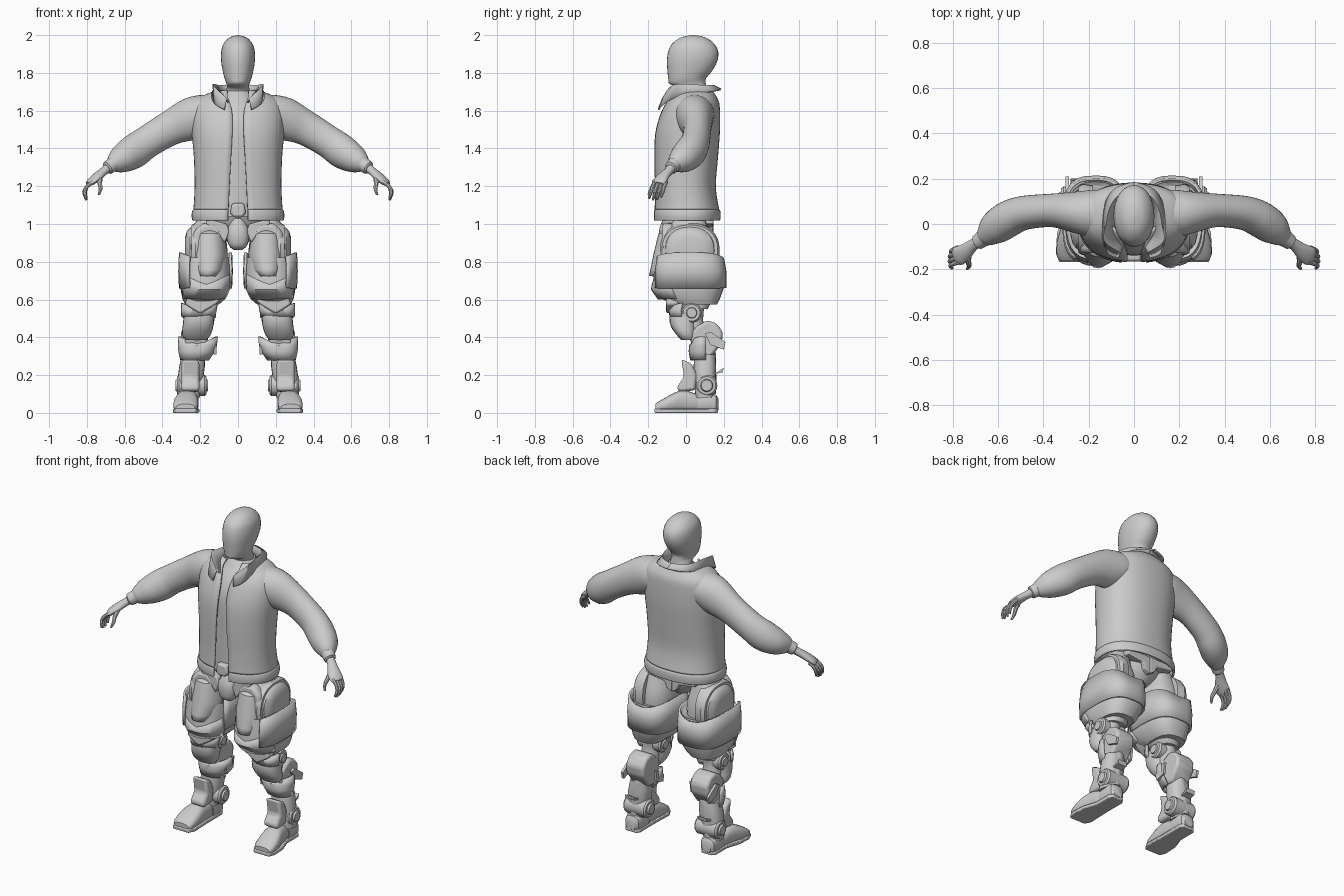
import bpy, bmesh, math
from mathutils import Vector

grey = bpy.data.materials.new("plain_grey")
grey.diffuse_color = (0.6, 0.6, 0.6, 1)
X, Y, Z = Vector((1, 0, 0)), Vector((0, 1, 0)), Vector((0, 0, 1))


def finish(name, bm, mirror=False, thick=0, bevel=0, angle=35):
    bmesh.ops.recalc_face_normals(bm, faces=bm.faces)
    me = bpy.data.meshes.new(name)
    bm.to_mesh(me)
    bm.free()
    me.materials.append(grey)
    me.polygons.foreach_set("use_smooth", [True] * len(me.polygons))
    me.set_sharp_from_angle(angle=math.radians(angle))
    ob = bpy.data.objects.new(name, me)
    bpy.context.collection.objects.link(ob)
    if thick:
        m = ob.modifiers.new("thickness", "SOLIDIFY")
        m.thickness, m.offset = thick, 0
    if bevel:
        m = ob.modifiers.new("bevel", "BEVEL")
        m.width, m.segments, m.limit_method = bevel, 2, "ANGLE"
    if mirror:
        ob.modifiers.new("mirror", "MIRROR")
    return ob


def smooth(rows, k):
    """Catmull-Rom interpolation of tuples, k steps per span."""
    if k < 2:
        return rows
    out = []
    for i in range(len(rows) - 1):
        a, b, c, d = (rows[max(i - 1, 0)], rows[i], rows[i + 1], rows[min(i + 2, len(rows) - 1)])
        for j in range(k):
            t = j / k
            out.append(tuple(0.5 * (2 * q + (r - p) * t + (2 * p - 5 * q + 4 * r - s) * t * t
                                    + (3 * q - p - 3 * r + s) * t ** 3) for p, q, r, s in zip(a, b, c, d)))
    return out + [rows[-1]]


def grid(name, curves, closed=False, caps=False, **kw):
    bm = bmesh.new()
    vs = [[bm.verts.new(p) for p in c] for c in curves]
    n = len(vs[0])
    for a, b in zip(vs, vs[1:]):
        for i in range(n if closed else n - 1):
            j = (i + 1) % n
            bm.faces.new((a[i], a[j], b[j], b[i]))
    if caps:
        bm.faces.new(vs[0])
        bm.faces.new(vs[-1])
    return finish(name, bm, **kw)


def loft(name, rows, axis="z", n=2.0, sides=24, k=1, arc=None, gap=False, wing=0, **kw):
    """Rows are x, y, z, radius_u, radius_v (and front gap); arc is degrees, -90 faces front.
    wing lifts the sides of the first ring above its middle."""
    rows = smooth(rows, k)
    curves = []
    for i, r in enumerate(rows):
        c = Vector(r[:3])
        u, v = {"z": (X, Y), "y": (X, Z), "x": (Y, Z)}.get(axis, (X, Y))
        if axis == "path":
            t = Vector(rows[min(i + 1, len(rows) - 1)][:3]) - Vector(rows[max(i - 1, 0)][:3])
            u = t.cross(Z).normalized()
            v = u.cross(t).normalized()
        a0, a1 = (math.radians(a) for a in (arc or (0, 360)))
        if gap:
            half = math.acos((r[5] / r[3]) ** (n / 2))
            a0, a1 = -half, math.pi + half
        is_open = arc or gap
        ring = []
        for s in range(sides + (1 if is_open else 0)):
            a = a0 + (a1 - a0) * s / sides
            ca, sa = math.cos(a), math.sin(a)
            p = (c + u * r[3] * math.copysign(abs(ca) ** (2 / n), ca)
                 + v * r[4] * math.copysign(abs(sa) ** (2 / n), sa))
            if i == 0:
                p.z += wing * (abs(ca) - .5)
            ring.append(p)
        curves.append(ring)
    return grid(name, curves, closed=not is_open, caps=not is_open, **kw)


def prism(name, pts, lo, hi, axis="x", **kw):
    """Extrude an outline: (y, z) along x, or (x, y) along z, or (x, z) along y."""
    put = {"x": lambda p, h: (h, p[0], p[1]), "y": lambda p, h: (p[0], h, p[1]),
           "z": lambda p, h: (p[0], p[1], h)}[axis]
    return grid(name, [[put(p, h) for p in pts] for h in (lo, hi)], closed=True, caps=True, **kw)


def disc(name, y, z, r, lo, hi):
    loft(name, [(lo, y, z, r * .85, r * .85), (lo + .01, y, z, r, r), (hi - .01, y, z, r, r),
                (hi, y, z, r * .85, r * .85)], "x", sides=20, mirror=True)


# Head and neck
loft("head", [(0, .05, 1.66, .07, .062), (0, .045, 1.715, .06, .062), (0, .01, 1.74, .06, .095),
              (0, .006, 1.77, .071, .1), (0, .02, 1.81, .081, .118), (0, .032, 1.86, .089, .133),
              (0, .038, 1.91, .089, .133), (0, .038, 1.95, .079, .115), (0, .038, 1.983, .052, .075),
              (0, .038, 1.996, .022, .034), (0, .038, 2.0, .003, .004)], n=2.1, sides=32, k=3, angle=60)

# Shirt and open jacket
loft("shirt", [(0, 0, 1.04, .16, .135), (0, 0, 1.3, .16, .138), (0, .005, 1.5, .16, .142),
               (0, .02, 1.6, .13, .125), (0, .04, 1.67, .09, .09), (0, .05, 1.705, .07, .068)], sides=32, k=3)
loft("jacket", [(0, .005, 1.02, .236, .17, .052), (0, .005, 1.045, .24, .172, .052), (0, .005, 1.07, .236, .17, .052),
                (0, .003, 1.085, .23, .165, .05), (0, -.004, 1.2, .224, .156, .045), (0, 0, 1.35, .228, .163, .037),
                (0, .008, 1.48, .238, .165, .03), (0, .022, 1.58, .238, .152, .03), (0, .035, 1.64, .22, .135, .042),
                (0, .042, 1.675, .18, .112, .055), (0, .045, 1.703, .11, .09, .055)],
     n=2.3, sides=48, k=4, gap=True, thick=.012, angle=50)
collar = [[(.07, -.145, 1.605), (.115, -.125, 1.63), (.138, -.04, 1.675), (.135, .06, 1.69), (.09, .15, 1.705), (0, .185, 1.712)],
          [(.06, -.125, 1.66), (.13, -.075, 1.728), (.122, 0, 1.735), (.108, .07, 1.732), (.07, .125, 1.73), (0, .15, 1.73)],
          [(.05, -.1, 1.64), (.08, -.06, 1.68), (.085, 0, 1.69), (.08, .07, 1.69), (.05, .11, 1.69), (0, .125, 1.69)]]
grid("collar", [smooth(c, 4) for c in collar], mirror=True, thick=.01)

# Sleeves, cuffs and hands
loft("sleeve", [(.08, .045, 1.6, .1, .085), (.18, .046, 1.577, .105, .108), (.255, .052, 1.553, .092, .112),
                (.36, .06, 1.507, .074, .092),
                (.48, .05, 1.435, .075, .086), (.55, .025, 1.385, .08, .09), (.61, -.015, 1.348, .075, .077),
                (.65, -.05, 1.325, .052, .055), (.668, -.065, 1.315, .035, .038)],
     "path", sides=32, k=4, mirror=True)
loft("cuff", [(.655, -.055, 1.322, .04, .04), (.69, -.08, 1.297, .034, .036), (.695, -.083, 1.294, .026, .027)],
     "path", mirror=True)
loft("hand", [(.67, -.065, 1.31, .026, .026), (.71, -.092, 1.28, .026, .022), (.745, -.122, 1.25, .036, .022),
              (.775, -.142, 1.225, .042, .018), (.79, -.15, 1.212, .032, .012)], "path", sides=16, k=3, mirror=True)
for i, (y, reach) in enumerate([(-.178, 0), (-.157, .008), (-.136, .006), (-.116, -.006)]):
    loft(f"finger_{i + 1}", [(.768 + i * .003, y + .012, 1.225, .011, .011), (.802, y, 1.195, .01, .01),
                             (.811 + reach / 2, y - .008, 1.165, .009, .009), (.803, y - .018, 1.135 - reach, .006, .006)],
         "path", sides=8, k=3, mirror=True)
loft("thumb", [(.735, -.13, 1.25, .018, .016), (.732, -.165, 1.215, .013, .013), (.728, -.185, 1.185, .01, .01),
               (.737, -.198, 1.155, .006, .006)], "path", sides=8, k=3, mirror=True)

# Pelvis, crotch guard and belt parts
loft("pelvis", [(0, .02, .9, .05, .06), (0, .02, .95, .11, .1), (0, .01, 1.05, .18, .135)], k=3)
loft("crotch_guard", [(0, -.085, .862, .02, .02), (0, -.09, .885, .048, .045), (0, -.092, .94, .06, .052),
                      (0, -.088, .985, .052, .05), (0, -.08, 1.03, .025, .04)], n=2.4, k=3)
prism("buckle", [(-.025, 1.035), (.025, 1.035), (.042, 1.06), (.032, 1.11), (-.032, 1.11), (-.042, 1.06)],
      -.165, -.1, "y", bevel=.012)
prism("hip_strap", [(.045, .96), (.07, .9), (.1, .94), (.17, 1.0), (.17, 1.03), (.06, 1.0)], -.125, -.06, "y",
      mirror=True, bevel=.008)
prism("back_strap", [(0, .93), (.035, .95), (.05, .985), (.16, 1.0), (.16, 1.035), (0, 1.035)], .08, .145, "y",
      mirror=True, bevel=.006)

# Thighs: core, hip domes, front plates and wide armour bands
loft("thigh", [(.15, .02, 1.03, .06, .08), (.165, .01, .96, .09, .11), (.165, .01, .84, .11, .14),
               (.18, .02, .62, .09, .12), (.2, .04, .55, .065, .075)], n=2.3, k=3, mirror=True)
loft("hip_rim", [(.18, .02, .86, .15, .15), (.225, .02, .86, .158, .145), (.245, .02, .86, .148, .135)], "x",
     n=2.3, sides=32, mirror=True)
loft("hip_dome", [(.2, .02, .86, .14, .14), (.255, .02, .86, .128, .12), (.272, .02, .86, .105, .1),
                  (.28, .02, .86, .07, .07)], "x", n=2.3, sides=32, mirror=True)
prism("thigh_plate_rim", [(.085, .8), (.085, .97), (.12, 1.005), (.19, 1.005), (.235, .96), (.25, .88), (.24, .8)],
      -.128, -.06, "y", mirror=True, bevel=.02)
loft("thigh_plate", [(.15, .0, .965, .055, .115), (.15, .0, .945, .08, .138), (.15, .005, .84, .095, .168),
                     (.155, .008, .76, .088, .187), (.16, .008, .725, .06, .195)], n=2.3, sides=14, arc=(-155, -25),
     mirror=True, thick=.018)
loft("thigh_armour", [(.17, .02, .81, .11, .15), (.17, .015, .822, .13, .172), (.17, .015, .72, .137, .188),
                      (.172, .012, .66, .133, .188), (.18, .025, .605, .115, .155), (.19, .045, .575, .09, .12)],
     n=2.6, sides=28, mirror=True)
loft("thigh_band", [(.172, .015, .83, .135, .182), (.172, .015, .75, .139, .193), (.172, .015, .66, .135, .193)],
     n=2.9, sides=24, arc=(-60, 200), wing=.04, mirror=True, thick=.012)
loft("thigh_front_guard", [(.168, .01, .71, .128, .185), (.17, .01, .655, .128, .19), (.18, .02, .605, .112, .165)],
     n=2.5, sides=14, arc=(-160, -20), wing=.06, mirror=True, thick=.012)
prism("thigh_point", [(.085, .61), (.27, .61), (.28, .575), (.235, .545), (.2, .525), (.165, .545), (.115, .575)],
      -.105, -.04, "y", mirror=True, bevel=.01)

# Knees
loft("leg_core", [(.205, .03, .57, .06, .07), (.21, .03, .49, .058, .06), (.215, .06, .42, .055, .06),
                  (.225, .1, .34, .052, .055), (.24, .11, .24, .05, .05), (.255, .11, .1, .045, .05)],
     k=2, mirror=True)
loft("knee_pad", [(.2, 0, .56, .06, .06), (.205, -.01, .535, .078, .075), (.21, -.015, .47, .082, .07),
                  (.22, 0, .415, .076, .052), (.222, .012, .385, .055, .035)], n=2.5, sides=20, k=2, mirror=True)
loft("knee_rim", [(.205, .01, .565, .095, .085), (.208, .005, .54, .092, .092), (.212, .005, .51, .086, .086)],
     n=2.4, sides=12, arc=(-165, -15), wing=.035, mirror=True, thick=.012)
disc("knee_joint", .03, .53, .052, .125, .287)
disc("knee_hub", .03, .53, .03, .117, .295)

# Calves and shins
prism("calf_block", [(.02, .42), (.06, .46), (.11, .49), (.16, .475), (.195, .43), (.19, .37), (.13, .29), (.05, .29),
                     (.03, .36)], .16, .282, mirror=True, bevel=.015)
loft("shin_band", [(.212, .09, .385, .1, .055), (.215, .09, .355, .098, .068), (.22, .09, .325, .09, .07),
                   (.23, .09, .28, .07, .062)], n=2.4, sides=14, arc=(-190, 10), wing=.04, mirror=True, thick=.012)
prism("calf_fin", [(.1, .42), (.13, .43), (.21, .375), (.2, .335), (.13, .36)], .287, .302, mirror=True)
prism("calf_inner_fin", [(.06, .31), (.05, .35), (.09, .39), (.13, .4), (.12, .33)], .115, .13, mirror=True)
loft("shin", [(.236, .1, .31, .062, .055), (.244, .1, .24, .068, .06), (.256, .1, .15, .066, .055),
              (.262, .1, .08, .058, .05)], n=2.4, sides=20, k=2, mirror=True)
prism("shin_guard", [(-.025, .285), (.03, .26), (.06, .2), (.05, .12), (-.035, .11), (-.05, .135), (-.01, .19)],
      .205, .3, mirror=True, bevel=.015)
prism("heel_spur", [(.13, .2), (.13, .225), (.165, .215), (.2, .24), (.195, .215)], .22, .28, mirror=True)

# Ankles and feet
disc("ankle_joint", .11, .145, .056, .168, .322)
disc("ankle_hub", .11, .145, .034, .158, .332)
loft("foot", [(.278, -.162, .025, .05, .022), (.278, -.14, .033, .063, .03), (.275, -.08, .05, .066, .047),
              (.268, -.02, .062, .056, .058), (.262, .04, .056, .05, .05), (.26, .075, .05, .04, .04)],
     "y", n=2.6, sides=20, k=2, mirror=True)
prism("sole", [(.225, -.168), (.33, -.168), (.345, -.13), (.34, -.04), (.312, .04), (.312, .15), (.295, .17),
               (.225, .17), (.21, .15), (.21, 0), (.205, -.13)], 0, .022, "z", mirror=True, bevel=.005)
loft("heel", [(.26, .06, .05, .05, .045), (.26, .13, .055, .052, .052), (.26, .16, .05, .045, .045),
              (.26, .172, .045, .03, .03)], "y", n=3, sides=20, mirror=True)
